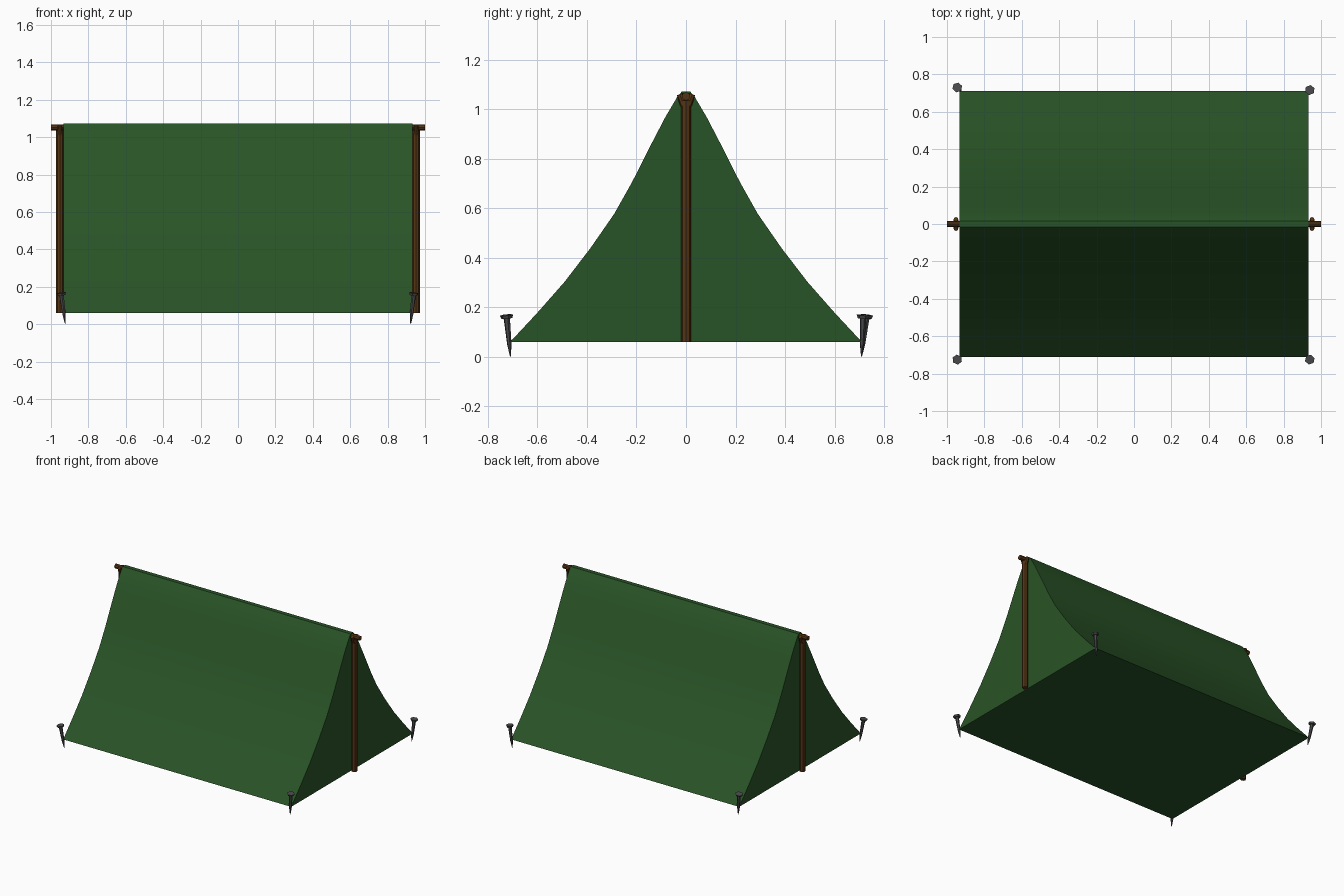
import bpy, bmesh
from mathutils import Vector

if "Cube" in bpy.data.objects:
    bpy.data.objects.remove(bpy.data.objects["Cube"])


def material(name, rgb):
    m = bpy.data.materials.new(name)
    m.diffuse_color = (*rgb, 1)
    m.use_nodes = True
    m.node_tree.nodes["Principled BSDF"].inputs["Base Color"].default_value = m.diffuse_color
    return m


CANVAS = material("green_canvas", (0.022, 0.088, 0.02))
WOOD = material("brown_wood", (0.09, 0.035, 0.007))
IRON = material("dark_iron", (0.07, 0.07, 0.075))


def finish(name, bm, mat):
    bmesh.ops.recalc_face_normals(bm, faces=bm.faces)
    mesh = bpy.data.meshes.new(name)
    bm.to_mesh(mesh)
    bm.free()
    mesh.materials.append(mat)
    ob = bpy.data.objects.new(name, mesh)
    bpy.context.collection.objects.link(ob)
    bpy.ops.object.select_all(action='DESELECT')
    ob.select_set(True)
    bpy.context.view_layer.objects.active = ob
    bpy.ops.object.shade_smooth_by_angle(angle=0.6)
    return ob


def rod(bm, a, b, r1, r2, sides=8):
    a, b = Vector(a), Vector(b)
    d = b - a
    mat = d.to_track_quat('Z', 'Y').to_matrix().to_4x4()
    mat.translation = (a + b) / 2
    bmesh.ops.create_cone(bm, cap_ends=True, segments=sides, radius1=r1,
                          radius2=r2, depth=d.length, matrix=mat)


# Tent canvas: sagging profile extruded along x, with end walls and floor
half = [(0.71, 0.06), (0.6, 0.178), (0.49, 0.303), (0.385, 0.44), (0.29, 0.577),
        (0.218, 0.705), (0.15, 0.84), (0.085, 0.965), (0.035, 1.05), (0.016, 1.072)]
profile = half + [(-y, z) for y, z in reversed(half)]
bm = bmesh.new()
wall = bm.faces.new([bm.verts.new((-0.932, y, z)) for y, z in profile])
ret = bmesh.ops.extrude_face_region(bm, geom=[wall], use_keep_orig=True)
new = [v for v in ret["geom"] if isinstance(v, bmesh.types.BMVert)]
bmesh.ops.translate(bm, verts=new, vec=(1.864, 0, 0))
finish("tent_canvas", bm, CANVAS)

# Ridge pole
bm = bmesh.new()
rod(bm, (-1, 0, 1.052), (1, 0, 1.052), 0.017, 0.017)
finish("ridge_pole", bm, WOOD)

# Forked upright poles
for side, sx in (("left", -1), ("right", 1)):
    bm = bmesh.new()
    x = sx * 0.952
    rod(bm, (x, 0, 0.06), (x, 0, 1.035), 0.02, 0.02)
    for sy in (-1, 1):
        rod(bm, (x, sy * 0.008, 1.015), (x, sy * 0.026, 1.06), 0.015, 0.012)
    finish(side + "_upright_pole", bm, WOOD)

# Corner stakes, leaning outward
for name, sx, sy, hx, hy in (("front_left", -1, -1, 0.945, 0.725),
                             ("front_right", 1, -1, 0.94, 0.725),
                             ("back_left", -1, 1, 0.945, 0.73),
                             ("back_right", 1, 1, 0.94, 0.716)):
    tip = Vector((sx * 0.923, sy * 0.709, 0.001))
    top = Vector((sx * hx, sy * hy, 0.168))
    bm = bmesh.new()
    neck = tip.lerp(top, 0.3)
    rod(bm, tip, neck, 0.002, 0.009, 6)
    rod(bm, neck, tip.lerp(top, 0.95), 0.009, 0.013, 6)
    rod(bm, tip.lerp(top, 0.92), top, 0.022, 0.027, 6)
    finish(name + "_stake", bm, IRON)
